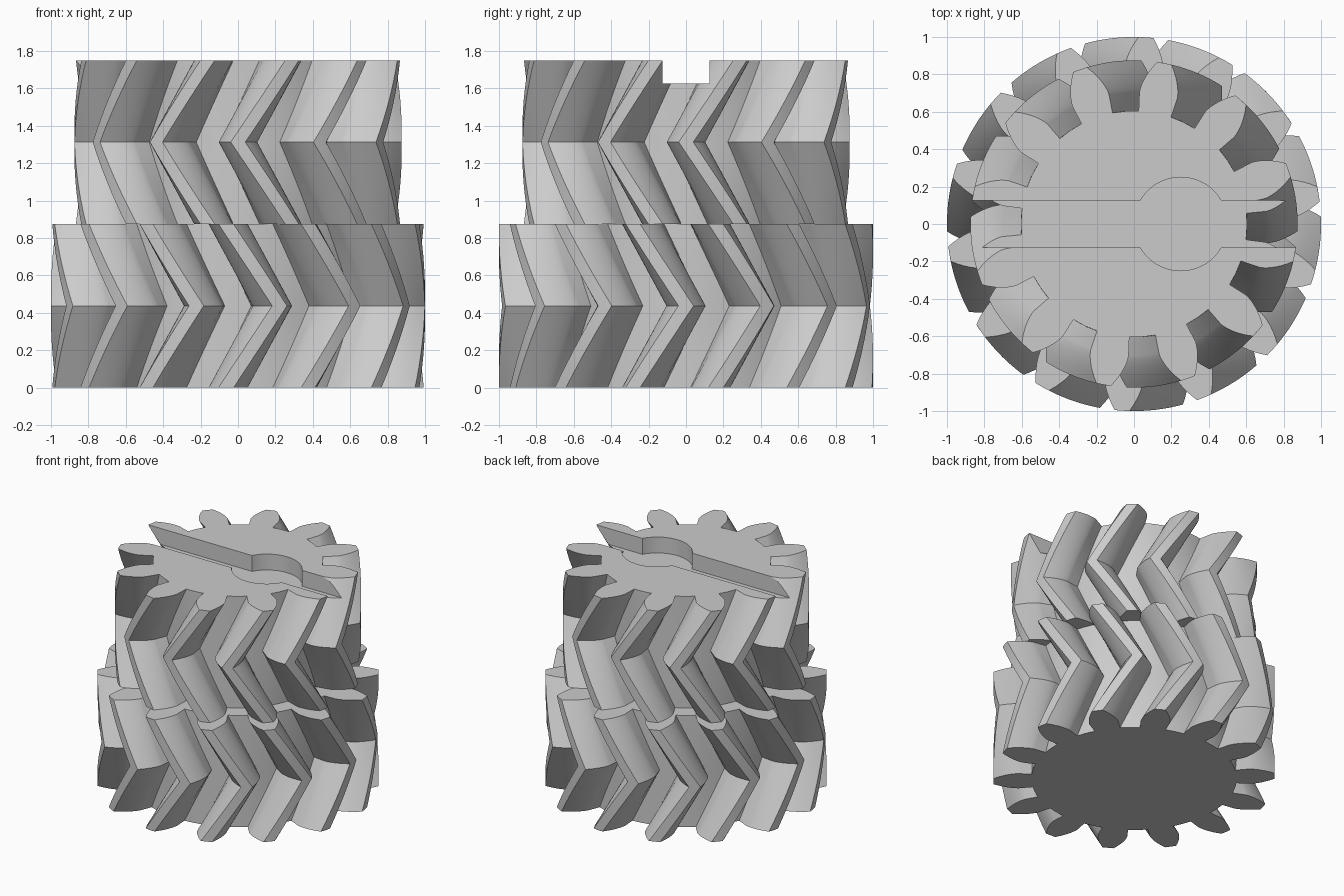
import bpy, bmesh
from math import pi, sin, cos, tan, acos, radians, sqrt

if "Cube" in bpy.data.objects:
    bpy.data.objects.remove(bpy.data.objects["Cube"], do_unlink=True)

MODULE = 0.125
HEIGHT = 0.875
PRESSURE = radians(20)
HELIX = radians(30)

grey = bpy.data.materials.new("plain grey")
grey.use_nodes = True
grey.diffuse_color = (0.6, 0.6, 0.6, 1)
grey.node_tree.nodes["Principled BSDF"].inputs["Base Color"].default_value = (0.6, 0.6, 0.6, 1)


def finish(name, bm):
    bmesh.ops.recalc_face_normals(bm, faces=bm.faces)
    mesh = bpy.data.meshes.new(name)
    bm.to_mesh(mesh)
    bm.free()
    mesh.materials.append(grey)
    obj = bpy.data.objects.new(name, mesh)
    bpy.context.collection.objects.link(obj)
    return obj


def select_only(obj):
    bpy.ops.object.select_all(action="DESELECT")
    obj.select_set(True)
    bpy.context.view_layer.objects.active = obj


def involute(angle):
    return tan(angle) - angle


def gear_profile(teeth, root):
    """Polar outline (radius, angle) with involute flanks, first tooth on +x."""
    pitch = MODULE * teeth / 2
    base, outer = pitch * cos(PRESSURE), pitch + MODULE
    half_base = pi / (2 * teeth) + involute(PRESSURE)
    steps = 8
    flank = [(root, half_base)]
    for i in range(steps + 1):
        r = base + (outer - base) * (i / steps) ** 1.5
        flank.append((r, half_base - involute(acos(min(1, base / r)))))
    outline = []
    for k in range(teeth):
        centre = 2 * pi * k / teeth
        outline += [(r, centre - a) for r, a in flank]
        outline.append((outer, centre))
        outline += [(r, centre + a) for r, a in reversed(flank)]
        outline.append((root, centre + pi / teeth))
    return outline


def herringbone_gear(name, teeth, root, z0, hand):
    """Stack twisted copies of the outline; the twist reverses at mid height."""
    profile = gear_profile(teeth, root)
    pitch = MODULE * teeth / 2
    layers = 16
    bm = bmesh.new()
    rings = []
    for i in range(layers + 1):
        h = HEIGHT * i / layers
        twist = hand * abs(h - HEIGHT / 2) * tan(HELIX) / pitch
        rings.append([bm.verts.new((r * cos(a + twist), r * sin(a + twist), z0 + h))
                      for r, a in profile])
    n = len(profile)
    for low, high in zip(rings, rings[1:]):
        for j in range(n):
            k = (j + 1) % n
            bm.faces.new((low[j], low[k], high[k], high[j]))
    bm.faces.new(rings[0][::-1])
    bm.faces.new(rings[-1])
    return finish(name, bm)


lower_gear = herringbone_gear("lower_gear", 14, 0.73, 0, -1)
upper_gear = herringbone_gear("upper_gear", 12, 0.605, HEIGHT, 1)

# Keyway cutter: a straight slot with an off-centre round pocket
half, radius, centre = 0.125, 0.25, 0.25
start = pi / 6
arc = [(centre - radius * cos(start + (pi - 2 * start) * i / 24),
        radius * sin(start + (pi - 2 * start) * i / 24)) for i in range(25)]
side = [(-1.2, half)] + arc + [(1.2, half)]
outline = side + [(x, -y) for x, y in reversed(side)]
bm = bmesh.new()
floor = bm.faces.new([bm.verts.new((x, y, 2 * HEIGHT - half)) for x, y in outline])
lift = bmesh.ops.extrude_face_region(bm, geom=[floor], use_keep_orig=True)
bmesh.ops.translate(bm, vec=(0, 0, 0.4),
                    verts=[v for v in lift["geom"] if isinstance(v, bmesh.types.BMVert)])
cutter = finish("slot_cutter", bm)
cutter.hide_render = True

cut = upper_gear.modifiers.new("slot", "BOOLEAN")
cut.operation = "DIFFERENCE"
cut.solver = "EXACT"
cut.object = cutter
select_only(upper_gear)
bpy.ops.object.modifier_apply(modifier=cut.name)
bpy.data.objects.remove(cutter, do_unlink=True)

# Smooth flanks with crisp tooth edges
for gear in (lower_gear, upper_gear):
    select_only(gear)
    bpy.ops.object.shade_smooth_by_angle(angle=radians(25))
